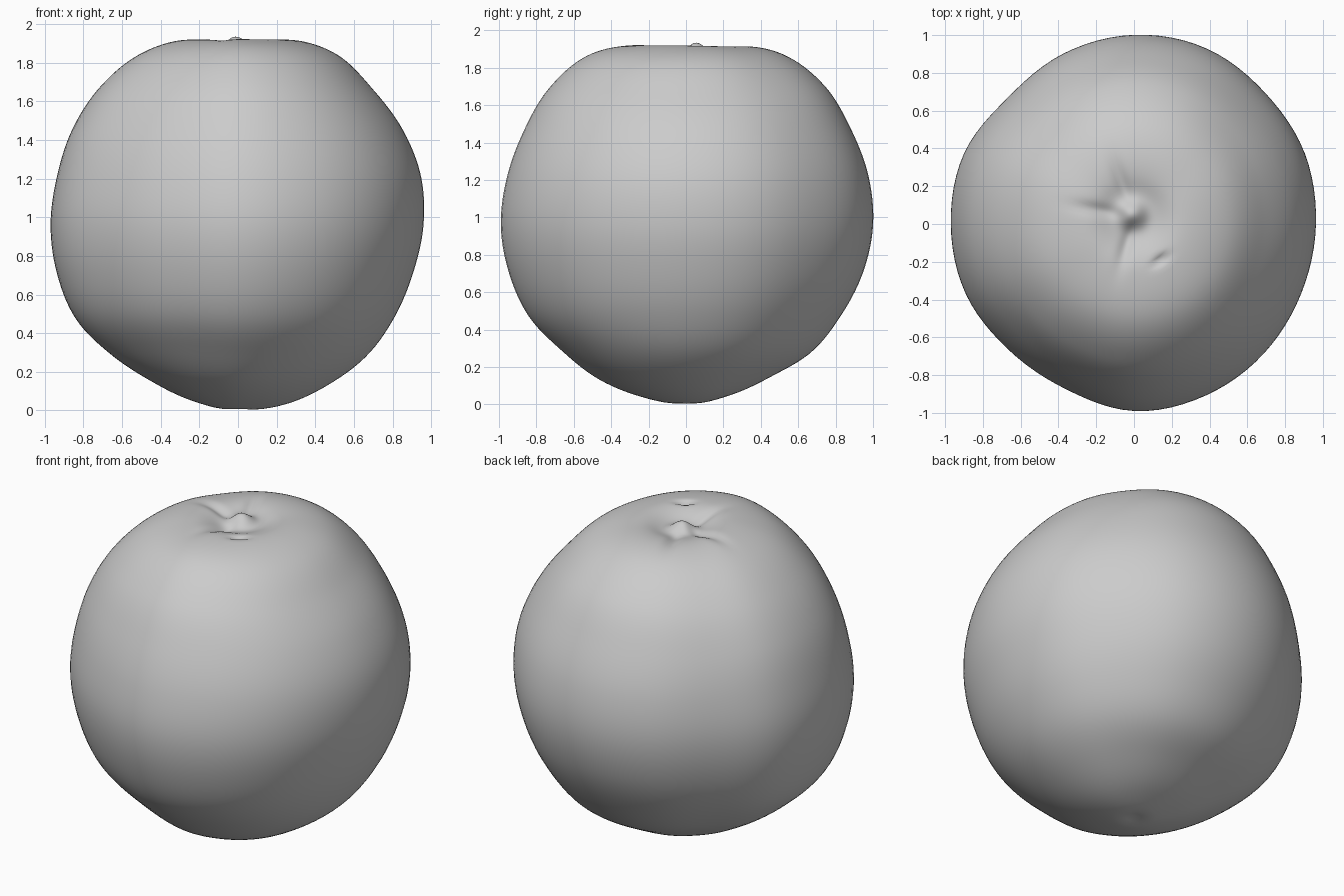
import bpy
import bmesh
from math import sin, cos, pi, exp, radians, hypot, tau

default_cube = bpy.data.objects.get("Cube")
if default_cube:
    bpy.data.objects.remove(default_cube, do_unlink=True)

SEGMENTS = 96
RINGS = 100
CENTRE = 0.96

# Distance of the skin from the centre, in hundredths, from crown to base
left_side = [96, 100, 102, 99, 98.5, 98, 96, 94, 94, 95, 95, 96, 96]
back_side = [96, 100, 105, 105, 102, 101, 100, 98, 96, 95.5, 93, 94, 96]
right_side = [96, 100, 102, 101, 99, 97, 97, 97, 97, 94, 92.5, 94, 96]
front_side = [96, 100, 105, 104, 101, 100, 100, 99, 98, 95, 95, 95, 96]
sides = [left_side, back_side, right_side, front_side]

# Lumpiness around the waist, in hundredths, counter-clockwise from the left
waist = [100, 101, 100, 101, 100, 98, 96, 100,
         100, 99, 95.5, 95, 99, 99, 99, 99]


def spline(a, b, c, d, t):
    """Smooth curve from b to c."""
    return b + t / 2 * (c - a + t * (2 * a - 5 * b + 4 * c - d + t * (3 * (b - c) + d - a)))


def sample_profile(values, position):
    last = len(values) - 1
    i = min(int(position), last - 1)
    before = values[i - 1] if i > 0 else values[1]
    after = values[i + 2] if i + 2 <= last else values[last - 1]
    return spline(before, values[i], values[i + 1], after, position - i)


def sample_loop(values, position):
    i, n = int(position), len(values)
    return spline(*(values[(i + k) % n] for k in (-1, 0, 1, 2)), position - i)


def mound(x, y, centre, width, length=None, turn=0):
    """Soft round or stretched bump of unit height."""
    dx, dy = x - centre[0], y - centre[1]
    c, s = cos(radians(turn)), sin(radians(turn))
    along, across = dx * c + dy * s, dy * c - dx * s
    return exp(-(along / (length or width)) ** 2 - (across / width) ** 2)


def crown_relief(x, y):
    """Stem hollow, its folds, the small stem nub and a nick in the skin."""
    height = -0.08 * mound(x, y, (0, 0.04), 0.17)
    height += 0.1 * mound(x, y, (-0.01, 0.05), 0.075)
    for angle, reach in ((110, 0.2), (170, 0.2), (255, 0.16)):
        a = radians(angle)
        spot = (reach * cos(a), 0.04 + reach * sin(a))
        height -= 0.02 * mound(x, y, spot, 0.035, 0.13, angle)
    height -= 0.03 * mound(x, y, (0.14, -0.19), 0.018, 0.05, 35)
    return height


def skin_point(polar, around):
    weights = [max(0, cos(around - k * pi / 2)) ** 2 for k in range(4)]
    step = polar / pi * (len(left_side) - 1)
    radius = sum(w * sample_profile(side, step) for w, side in zip(weights, sides)) / 100
    lump = sample_loop(waist, around / tau * len(waist)) / 100
    radius *= 1 + (lump - 1) * sin(polar) ** 2
    x = radius * sin(polar) * cos(around)
    y = radius * sin(polar) * sin(around)
    z = CENTRE + radius * cos(polar)
    if polar < pi / 3:
        z += crown_relief(x, y)
    elif polar > pi * 0.8:
        # Tiny blossom scar under the fruit
        z += 0.02 * mound(x, y, (0, 0), 0.05)
    return x, y, z


# Fruit body: rings packed closer together near the crown
bm = bmesh.new()
top = bm.verts.new(skin_point(0, 0))
bottom = bm.verts.new(skin_point(pi, 0))
rings = []
for r in range(1, RINGS):
    polar = pi * (r / RINGS) ** 1.4
    rings.append([bm.verts.new(skin_point(polar, tau * s / SEGMENTS)) for s in range(SEGMENTS)])

for s in range(SEGMENTS):
    n = (s + 1) % SEGMENTS
    bm.faces.new((top, rings[0][s], rings[0][n]))
    bm.faces.new((bottom, rings[-1][n], rings[-1][s]))
    for upper, lower in zip(rings, rings[1:]):
        bm.faces.new((upper[s], lower[s], lower[n], upper[n]))
for face in bm.faces:
    face.smooth = True

mesh = bpy.data.meshes.new("fruit_body")
bm.to_mesh(mesh)
bm.free()
fruit = bpy.data.objects.new("fruit_body", mesh)
bpy.context.collection.objects.link(fruit)

# Plain grey skin
grey = (0.6, 0.6, 0.6, 1)
skin = bpy.data.materials.new("light_grey_skin")
skin.use_nodes = True
skin.diffuse_color = grey
for node in skin.node_tree.nodes:
    if node.type == 'BSDF_PRINCIPLED':
        node.inputs["Base Color"].default_value = grey
mesh.materials.append(skin)
